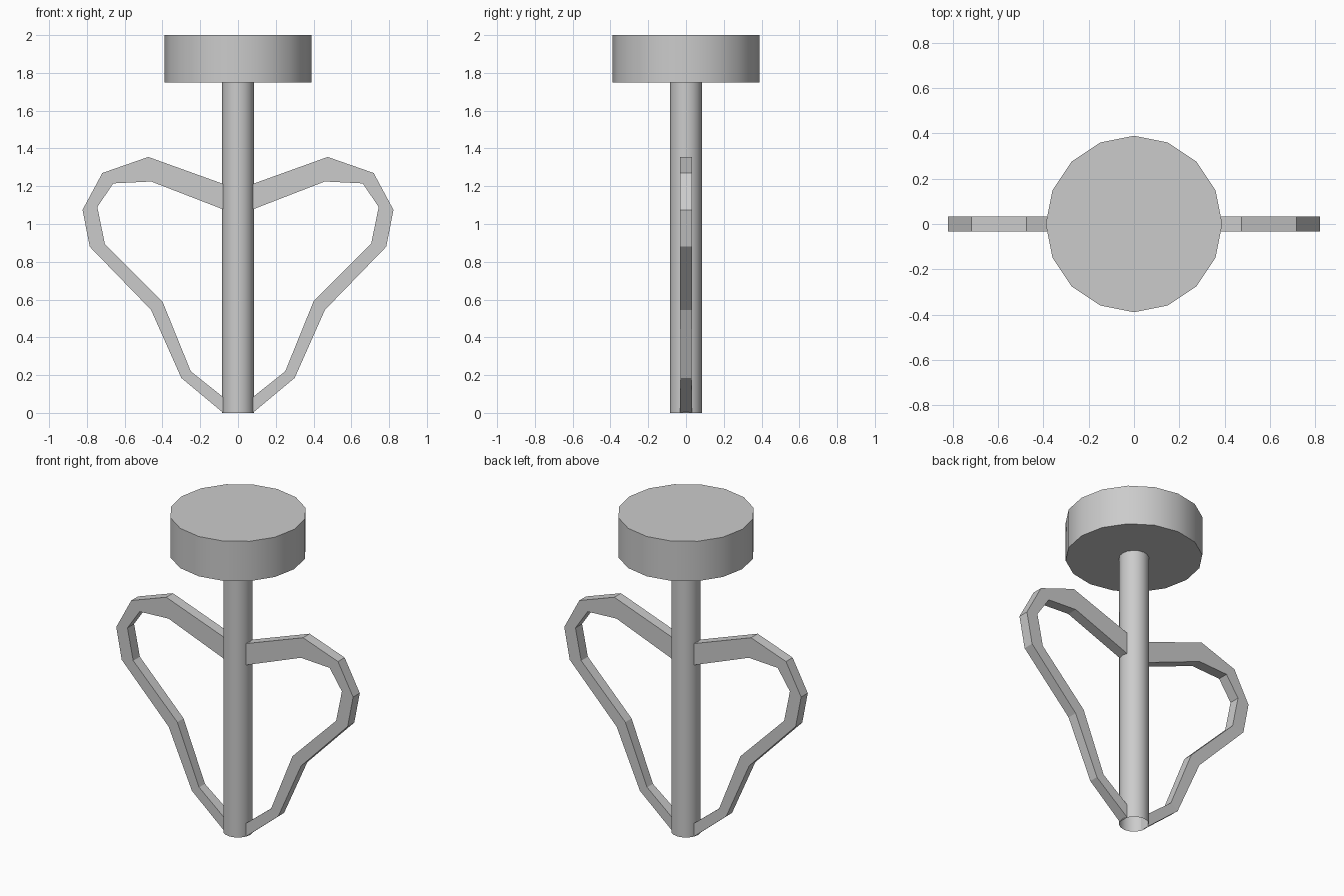
import bpy, bmesh, math

if "Cube" in bpy.data.objects:
    bpy.data.objects.remove(bpy.data.objects["Cube"])


def add_cylinder(name, radius, z0, z1, fill):
    bpy.ops.mesh.primitive_cylinder_add(
        vertices=16, radius=radius, depth=z1 - z0,
        end_fill_type=fill, location=(0, 0, (z0 + z1) / 2))
    ob = bpy.context.object
    ob.name = name
    bpy.ops.object.shade_smooth_by_angle(angle=math.radians(35))
    return ob


# Each station: outer (x, z), inner (x, z), half depth in y
stations = [
    ((0.075, 1.211), (0.075, 1.076), 0.033),
    ((0.475, 1.355), (0.46, 1.225), 0.033),
    ((0.718, 1.27), (0.66, 1.215), 0.033),
    ((0.823, 1.075), (0.745, 1.09), 0.033),
    ((0.785, 0.88), (0.705, 0.895), 0.033),
    ((0.46, 0.545), (0.40, 0.59), 0.031),
    ((0.30, 0.185), (0.25, 0.22), 0.029),
    ((0.078, 0.0), (0.078, 0.083), 0.033),
]


def add_handle(name, side):
    bm = bmesh.new()
    rings = []
    for (ox, oz), (ix, iz), d in stations:
        rings.append([bm.verts.new((side * x, y, z)) for x, y, z in
                      ((ox, -d, oz), (ox, d, oz), (ix, d, iz), (ix, -d, iz))])
    for a, b in zip(rings, rings[1:]):
        for i in range(4):
            j = (i + 1) % 4
            bm.faces.new((a[i], a[j], b[j], b[i]))
    bm.faces.new(rings[0])
    bm.faces.new(rings[-1])
    bmesh.ops.recalc_face_normals(bm, faces=bm.faces)
    mesh = bpy.data.meshes.new(name)
    bm.to_mesh(mesh)
    bm.free()
    bpy.context.collection.objects.link(bpy.data.objects.new(name, mesh))


# Round cap and hollow shaft
add_cylinder("cap", 0.39, 1.75, 2.0, 'NGON')
add_cylinder("shaft", 0.085, 0.0, 1.75, 'NOTHING')

# Mirrored looped blades
add_handle("right_loop", 1)
add_handle("left_loop", -1)
